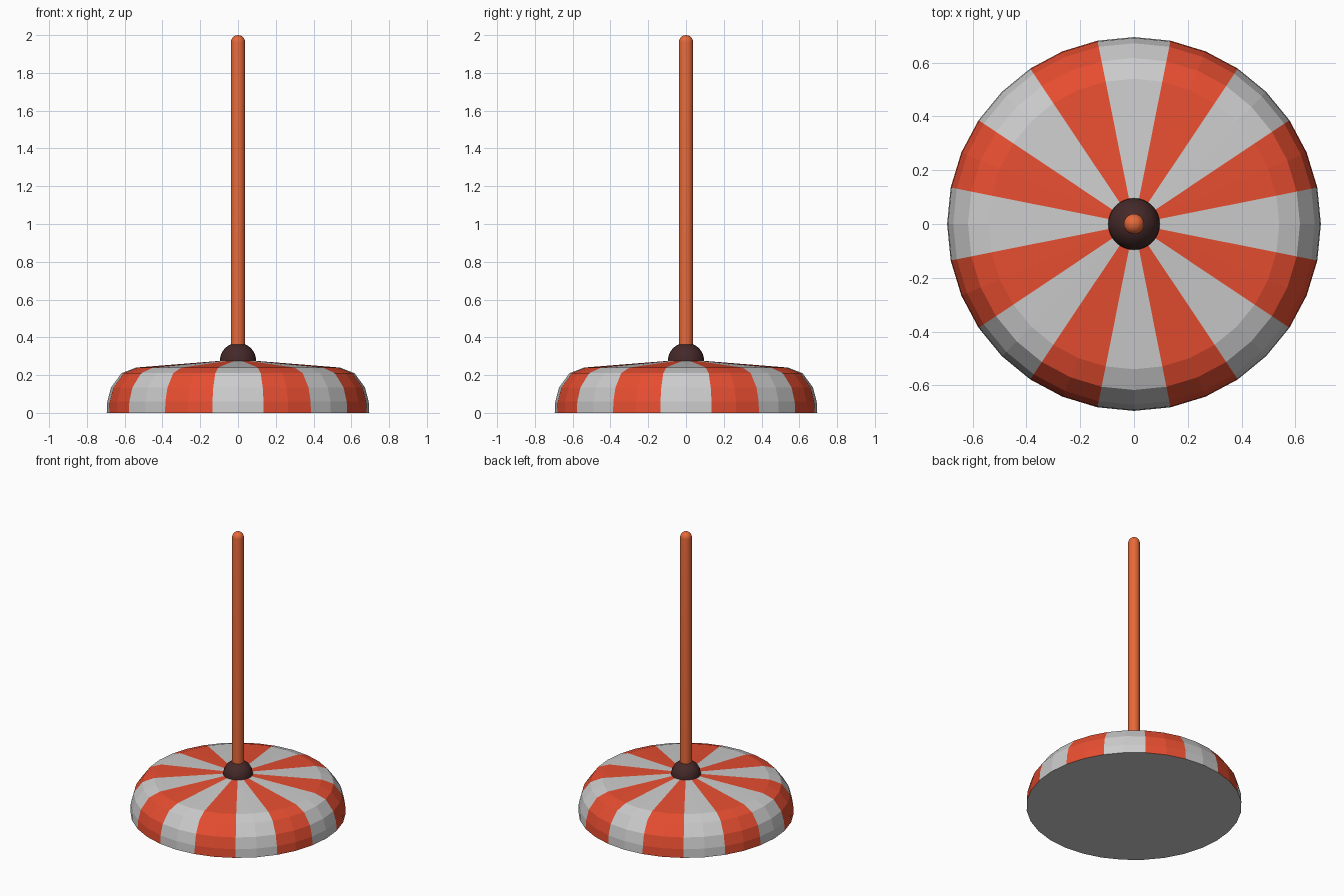
import bpy, bmesh, math

if "Cube" in bpy.data.objects:
    bpy.data.objects.remove(bpy.data.objects["Cube"])


def material(name, rgb):
    m = bpy.data.materials.new(name)
    m.diffuse_color = (*rgb, 1)
    m.use_nodes = True
    m.node_tree.nodes["Principled BSDF"].inputs["Base Color"].default_value = m.diffuse_color
    return m


def lathe(name, profile, sides, mats, smooth=False, stripe=None):
    """Revolve (radius, z) points about z; radius 0 makes a pole."""
    bm = bmesh.new()
    rings = []
    for r, z in profile:
        if r == 0:
            rings.append([bm.verts.new((0, 0, z))] * sides)
        else:
            rings.append([bm.verts.new((r * math.cos(math.tau * i / sides),
                                        r * math.sin(math.tau * i / sides), z))
                          for i in range(sides)])
    for low, high in zip(rings, rings[1:]):
        for i in range(sides):
            j = (i + 1) % sides
            f = bm.faces.new(dict.fromkeys((low[i], low[j], high[j], high[i])))
            f.smooth = smooth
            if stripe:
                f.material_index = stripe(i)
    if profile[0][0] > 0:
        bm.faces.new(rings[0][::-1])
    bmesh.ops.recalc_face_normals(bm, faces=bm.faces)
    me = bpy.data.meshes.new(name)
    bm.to_mesh(me)
    bm.free()
    for m in mats:
        me.materials.append(m)
    ob = bpy.data.objects.new(name, me)
    bpy.context.collection.objects.link(ob)
    return ob


def arc(r, cz, steps):
    """Quarter-circle profile from the equator up to the pole."""
    pts = [(r * math.cos(math.pi / 2 * k / steps), cz + r * math.sin(math.pi / 2 * k / steps))
           for k in range(steps)]
    return pts + [(0, cz + r)]


grey = material("grey", (0.8, 0.8, 0.8))
red = material("red", (0.80, 0.075, 0.03))
orange = material("orange", (0.80, 0.14, 0.04))
brown = material("dark_brown", (0.06, 0.022, 0.022))

# striped low-poly base, two facets per stripe
lathe("striped_base",
      [(0.695, 0), (0.692, 0.06), (0.672, 0.135), (0.617, 0.21), (0.54, 0.24), (0, 0.283)],
      32, [grey, red], stripe=lambda i: ((i + 1) // 2) % 2)

# dark domed collar
lathe("collar", arc(0.096, 0.275, 10), 32, [brown], smooth=True)

# pole with rounded tip
lathe("pole", [(0.038, 0.28)] + arc(0.038, 1.962, 6), 24, [orange], smooth=True)
